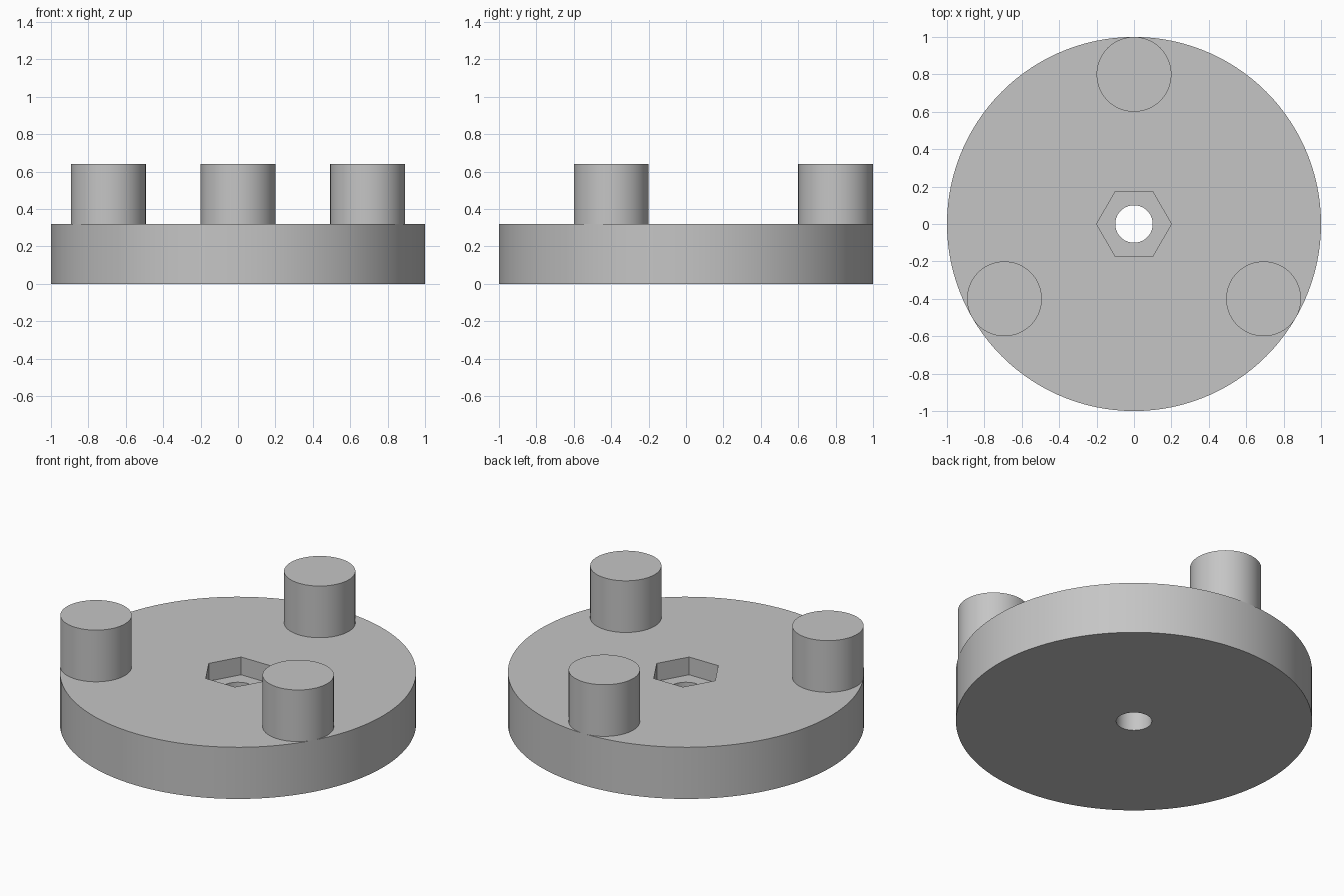
import bpy
import bmesh
from math import cos, sin, pi, radians

SIDES = 120            # divisible by 6 so hexagon corners land on vertices
DISC_TOP, PIN_TOP = 0.32, 0.64
PIN_RADIUS, PIN_ORBIT = 0.2, 0.8
HOLE, HEX, HEX_FLOOR = 0.1, 0.2, 0.21

if "Cube" in bpy.data.objects:
    bpy.data.objects.remove(bpy.data.objects["Cube"], do_unlink=True)

grey = bpy.data.materials.new("plain grey")
grey.use_nodes = True
grey.diffuse_color = (0.56, 0.56, 0.56, 1)
grey.node_tree.nodes["Principled BSDF"].inputs["Base Color"].default_value = grey.diffuse_color


def circle(radius):
    return lambda a: radius


def hexagon(radius):
    return lambda a: radius * cos(pi / 6) / cos(a % (pi / 3) - pi / 6)


def finish(name, bm):
    bmesh.ops.recalc_face_normals(bm, faces=bm.faces)
    mesh = bpy.data.meshes.new(name)
    bm.to_mesh(mesh)
    bm.free()
    mesh.materials.append(grey)
    obj = bpy.data.objects.new(name, mesh)
    bpy.context.collection.objects.link(obj)
    bpy.ops.object.select_all(action="DESELECT")
    obj.select_set(True)
    bpy.context.view_layer.objects.active = obj
    bpy.ops.object.shade_smooth_by_angle(angle=radians(30))
    return obj


# Disc with a central bore and a hexagonal nut recess, as a closed loop of rings
bm = bmesh.new()
outlines = [(circle(1), 0), (circle(1), DISC_TOP),
            (hexagon(HEX), DISC_TOP), (hexagon(HEX), HEX_FLOOR),
            (circle(HOLE), HEX_FLOOR), (circle(HOLE), 0)]
angles = [2 * pi * i / SIDES for i in range(SIDES)]
rings = [[bm.verts.new((r(a) * cos(a), r(a) * sin(a), z)) for a in angles]
         for r, z in outlines]
for k, low in enumerate(rings):
    high = rings[(k + 1) % len(rings)]
    for i in range(SIDES):
        j = (i + 1) % SIDES
        bm.faces.new((low[i], low[j], high[j], high[i]))
finish("disc", bm)

# Three round pins, tangent to the rim
for name, angle in (("back_pin", 90), ("right_pin", 210), ("left_pin", 330)):
    bm = bmesh.new()
    bmesh.ops.create_cone(bm, cap_ends=True, segments=72, radius1=PIN_RADIUS,
                          radius2=PIN_RADIUS, depth=PIN_TOP - DISC_TOP)
    pin = finish(name, bm)
    a = radians(angle)
    pin.location = (PIN_ORBIT * cos(a), PIN_ORBIT * sin(a), (PIN_TOP + DISC_TOP) / 2)
